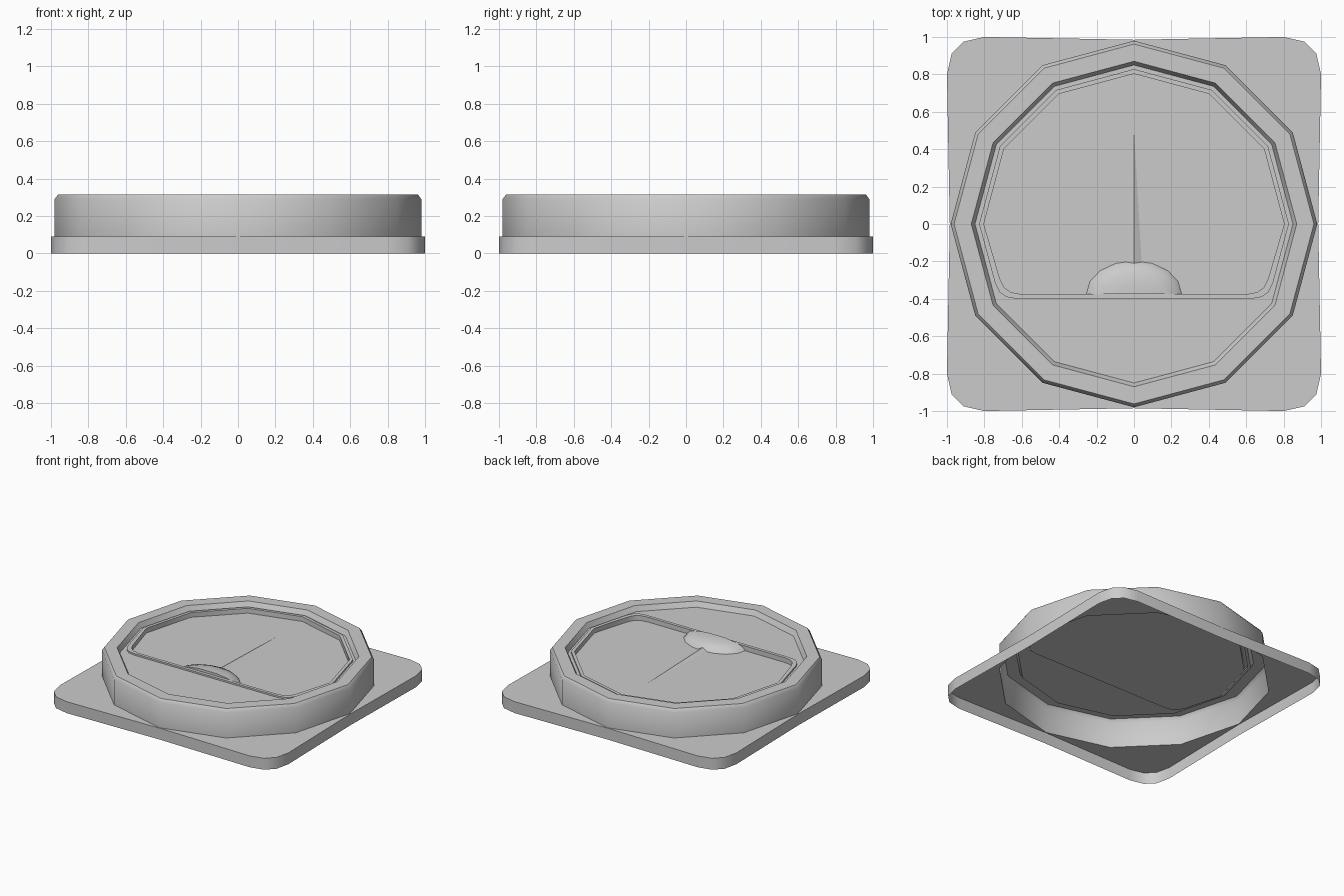
import bpy, bmesh, math

if "Cube" in bpy.data.objects:
    bpy.data.objects.remove(bpy.data.objects["Cube"])


def circle(r, n=12):
    return [(r * math.cos(2 * math.pi * i / n), r * math.sin(2 * math.pi * i / n)) for i in range(n)]


def build(name, loops, fill_between=None, cap=False):
    """Skin counter-clockwise (outline, z) loops from outer/lower to inner/upper."""
    bm = bmesh.new()
    prev = None
    for pts, z in loops:
        ring = [bm.verts.new((x, y, z)) for x, y in pts]
        if prev:
            for i in range(len(ring)):
                j = (i + 1) % len(ring)
                bm.faces.new((prev[i], prev[j], ring[j], ring[i]))
        prev = ring
    if cap:
        bm.faces.new(prev)
    if fill_between:
        # flat surface between the last loop and a separate hole or border
        pts, z = fill_between
        other = [bm.verts.new((x, y, z)) for x, y in pts]
        edges = []
        for r in (prev, other):
            for i in range(len(r)):
                v, w = r[i], r[(i + 1) % len(r)]
                edges.append(bm.edges.get((v, w)) or bm.edges.new((v, w)))
        res = bmesh.ops.triangle_fill(bm, edges=edges, use_beauty=True, normal=(0, 0, 1))
        bm.normal_update()
        for f in res["geom"]:
            if isinstance(f, bmesh.types.BMFace) and f.normal.z < 0:
                f.normal_flip()
    return finish(name, bm)


def finish(name, bm):
    me = bpy.data.meshes.new(name)
    bm.to_mesh(me)
    bm.free()
    ob = bpy.data.objects.new(name, me)
    bpy.context.collection.objects.link(ob)
    bpy.context.view_layer.objects.active = ob
    for o in bpy.context.selected_objects:
        o.select_set(False)
    ob.select_set(True)
    bpy.ops.object.shade_smooth_by_angle(angle=math.radians(35))
    return ob


def window(r, bottom):
    """Twelve-sided outline cut straight at the bottom with rounded corners."""
    pts = [(r * math.cos(math.radians(a)), r * math.sin(math.radians(a))) for a in range(0, 181, 30)]
    s = r - 0.80
    right = [(0.715 + s, bottom + 0.085), (0.69 + s, bottom + 0.035),
             (0.655 + s, bottom + 0.01), (0.60 + s, bottom)]
    return pts + [(-x, y) for x, y in right] + right[::-1]


# Square base plate, rounded corners, edges bowed slightly inward, open below
side = [(1, -0.8), (0.985, 0), (1, 0.8), (0.975, 0.91), (0.91, 0.975)]
plate = []
for k in range(4):
    c, s = [(1, 0), (0, 1), (-1, 0), (0, -1)][k]
    plate += [(c * x - s * y, s * x + c * y) for x, y in side]
build("base_plate", [(plate, 0), (plate, 0.09)], (circle(0.98), 0.09))

# Raised twelve-sided bezel and the inset face surrounding the window
outer, inner = window(0.828, -0.40), window(0.803, -0.375)
build("bezel", [(circle(0.98), 0.09), (circle(0.98), 0.29), (circle(0.962), 0.315),
                (circle(0.87), 0.315), (circle(0.85), 0.275)], (outer, 0.275))

# Window lip and recessed dial floor
FLOOR = 0.25
build("dial_window", [(outer, 0.275), (outer, 0.288), (inner, 0.288), (inner, FLOOR)], cap=True)

# Half-dome pivot cover against the straight window edge
bm = bmesh.new()
rows = []
N = 8
for t in (0, 25, 50, 72):
    c, h = math.cos(math.radians(t)), math.sin(math.radians(t))
    rows.append([bm.verts.new((0.255 * c * math.cos(math.pi * i / N),
                               -0.375 + 0.178 * c * math.sin(math.pi * i / N),
                               FLOOR + 0.06 * h)) for i in range(N + 1)])
for a, b in zip(rows, rows[1:]):
    for i in range(N):
        bm.faces.new((a[i], a[i + 1], b[i + 1], b[i]))
bm.faces.new(rows[-1])
bm.faces.new([r[-1] for r in rows] + [r[0] for r in rows[::-1]])
bmesh.ops.recalc_face_normals(bm, faces=bm.faces[:])
finish("pivot_cover", bm)

# Slim ridged needle
bm = bmesh.new()
tip, left, right, ridge = [bm.verts.new(p) for p in
                           ((0, 0.5, FLOOR + 0.001), (-0.045, -0.28, FLOOR + 0.001),
                            (0.045, -0.28, FLOOR + 0.001), (0, -0.28, FLOOR + 0.022))]
bm.faces.new((tip, left, ridge))
bm.faces.new((tip, ridge, right))
bm.faces.new((left, right, ridge))
finish("needle", bm)
